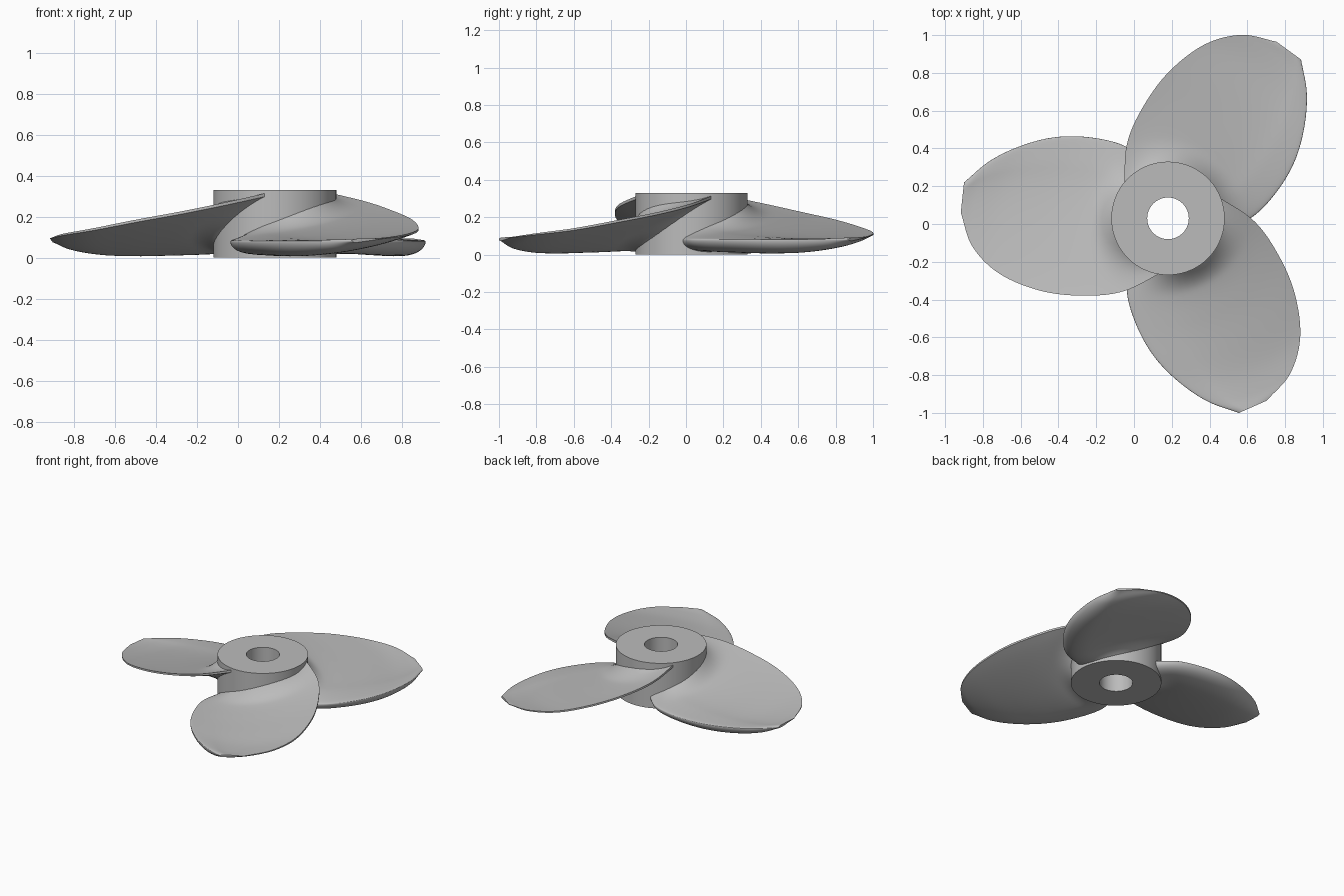
import bpy, bmesh, math
from mathutils import Vector, Matrix

default_cube = bpy.data.objects.get("Cube")
if default_cube:
    bpy.data.objects.remove(default_cube, do_unlink=True)

CENTRE = Vector((0.18, 0.03, 0))
HUB_RADIUS, BORE_RADIUS, HUB_HEIGHT = 0.30, 0.11, 0.33
ROOT_RADIUS = 0.28

metal = bpy.data.materials.new("plain grey metal")
grey = (0.5, 0.5, 0.5, 1)
metal.diffuse_color = grey
metal.use_nodes = True
metal.node_tree.nodes["Principled BSDF"].inputs["Base Color"].default_value = grey


def finish(bm, name):
    """Turn a bmesh into a smooth shaded object with sharp corners."""
    bmesh.ops.recalc_face_normals(bm, faces=bm.faces[:])
    mesh = bpy.data.meshes.new(name)
    bm.to_mesh(mesh)
    bm.free()
    mesh.materials.append(metal)
    obj = bpy.data.objects.new(name, mesh)
    bpy.context.collection.objects.link(obj)
    bpy.ops.object.select_all(action='DESELECT')
    obj.select_set(True)
    bpy.context.view_layer.objects.active = obj
    bpy.ops.object.shade_smooth_by_angle(angle=math.radians(50))
    obj.location = CENTRE
    return obj


def bridge(bm, ring_a, ring_b):
    count = len(ring_a)
    for i in range(count):
        j = (i + 1) % count
        bm.faces.new((ring_a[i], ring_a[j], ring_b[j], ring_b[i]))


# Hub: a thick tube with a through bore
def make_hub(segments=96):
    bm = bmesh.new()
    profile = [(HUB_RADIUS, 0), (HUB_RADIUS, HUB_HEIGHT),
               (BORE_RADIUS, HUB_HEIGHT), (BORE_RADIUS, 0)]
    rings = []
    for radius, z in profile:
        angles = [math.tau * i / segments for i in range(segments)]
        rings.append([bm.verts.new((radius * math.cos(a), radius * math.sin(a), z))
                      for a in angles])
    for i, ring in enumerate(rings):
        bridge(bm, ring, rings[(i + 1) % len(rings)])
    return finish(bm, "hub")


# Blade stations from root to tip: low edge (out, across), high edge (out, across),
# low edge height, high edge height, half thickness, belly depth
STATIONS = [
    (.09, .26, .02, -.28, .075, .312, .055, .035),
    (.22, .375, .23, -.385, .078, .265, .048, .052),
    (.40, .424, .44, -.41, .078, .222, .045, .055),
    (.59, .428, .67, -.385, .078, .18, .043, .053),
    (.77, .385, .89, -.295, .078, .137, .037, .044),
    (.94, .305, 1.035, -.15, .079, .112, .026, .026),
    (1.08, .19, 1.097, .03, .081, .093, .009, .0),
]


def station(s):
    """Smooth interpolation through the station rows."""
    last = len(STATIONS) - 1
    i = min(int(s * last), last - 1)
    t = s * last - i

    def row(k):
        if 0 <= k <= last:
            return STATIONS[k]
        # carry the ends on in a straight line
        end, inner = (0, 1) if k < 0 else (last, last - 1)
        return [2 * p - q for p, q in zip(STATIONS[end], STATIONS[inner])]

    rows = [row(k) for k in range(i - 1, i + 3)]
    return [b + 0.5 * t * (c - a + t * (2 * a - 5 * b + 4 * c - d + t * (3 * (b - c) + d - a)))
            for a, b, c, d in zip(*rows)]


def thickness_shape(f):
    """Round nose at the low edge, thin at the high edge."""
    nose = 0.2
    if f < nose:
        return math.sqrt(1 - (1 - f / nose) ** 2)
    return 1 - 0.85 * (f - nose) / (1 - nose)


def root_bulge(f):
    """Offset that bends the root chord round the hub."""
    lx, ly, hx, hy = STATIONS[0][:4]
    start, end = math.atan2(ly, lx), math.atan2(hy, hx)
    a = start + (end - start) * f
    return (ROOT_RADIUS * math.cos(a) - lx - (hx - lx) * f,
            ROOT_RADIUS * math.sin(a) - ly - (hy - ly) * f)


def blade_point(s, f, side):
    lx, ly, hx, hy, z_low, z_high, half, belly = station(s)
    bx, by = root_bulge(f)
    out = lx + (hx - lx) * f + bx * (1 - s)
    across = ly + (hy - ly) * f + by * (1 - s)
    fillet = 0.07 * max(0, 1 - 6 * s) ** 2 * math.sin(math.pi * f) ** 2
    middle = z_low + (z_high - z_low) * f - belly * math.sin(math.pi * f ** 0.62)
    z = middle + side * (half * thickness_shape(f) + fillet)
    return Vector((-out, across, max(z, 0.003)))


def make_blade(name, turn, along=54, chord=28):
    bm = bmesh.new()
    fractions = [(i / chord) ** 2 for i in range(1, chord + 1)]
    rings = []
    for k in range(along + 1):
        s = k / along
        points = [blade_point(s, 0, 1)]
        points += [blade_point(s, f, 1) for f in fractions]
        points += [blade_point(s, f, -1) for f in reversed(fractions)]
        rings.append([bm.verts.new(p) for p in points])
    for ring_a, ring_b in zip(rings, rings[1:]):
        bridge(bm, ring_a, ring_b)
    bm.faces.new(rings[-1])
    bm.transform(Matrix.Rotation(turn, 4, 'Z'))
    return finish(bm, name)


make_hub()
for index, blade_name in enumerate(("right_blade", "front_blade", "back_blade")):
    make_blade(blade_name, math.tau * index / 3)
